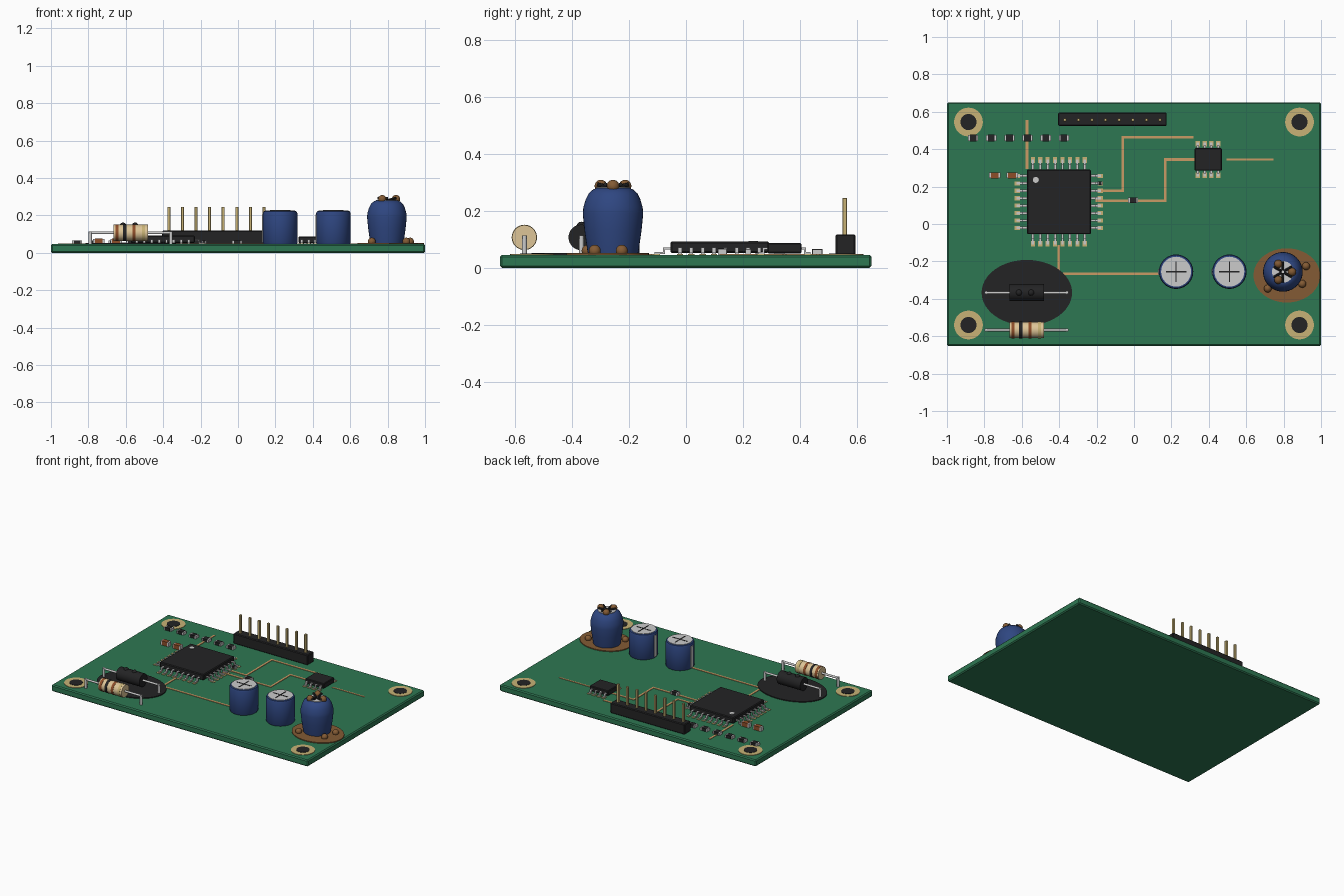
import bpy, math
from mathutils import Vector

if "Cube" in bpy.data.objects:
    bpy.data.objects.remove(bpy.data.objects["Cube"])


def material(name, *rgb):
    m = bpy.data.materials.new(name)
    m.diffuse_color = (*rgb, 1)
    m.use_nodes = True
    m.node_tree.nodes["Principled BSDF"].inputs["Base Color"].default_value = m.diffuse_color
    return m


GREEN = material("board green", 0.027, 0.185, 0.085)
BLACK = material("plastic black", 0.017, 0.017, 0.018)
GOLD = material("plated gold", 0.58, 0.45, 0.18)
SILVER = material("tinned silver", 0.6, 0.6, 0.6)
BLUE = material("sleeve blue", 0.028, 0.062, 0.22)
COPPER = material("trace copper", 0.60, 0.33, 0.13)
BROWN = material("burnt brown", 0.23, 0.105, 0.035)
CREAM = material("resistor cream", 0.73, 0.56, 0.31)
RUST = material("ceramic rust", 0.27, 0.075, 0.022)
TOP = 0.046


def finish(name, mat, smooth=False):
    o = bpy.context.object
    o.name = name
    o.data.materials.append(mat)
    if smooth:
        bpy.ops.object.shade_smooth_by_angle(angle=math.radians(40))
    return o


def box(name, mat, x, y, z0, sx, sy, sz, bevel=0):
    bpy.ops.mesh.primitive_cube_add(size=1, location=(x, y, z0 + sz / 2))
    o = finish(name, mat)
    o.scale = (sx, sy, sz)
    bpy.ops.object.transform_apply(location=False, rotation=False, scale=True)
    if bevel:
        b = o.modifiers.new("bevel", "BEVEL")
        b.width, b.segments = bevel, 1
    return o


def rod(name, mat, a, b, r, sides=32):
    a, b = Vector(a), Vector(b)
    bpy.ops.mesh.primitive_cylinder_add(vertices=sides, radius=r, depth=(b - a).length,
                                        location=(a + b) / 2,
                                        rotation=(b - a).to_track_quat("Z", "Y").to_euler())
    return finish(name, mat, True)


def ball(name, mat, x, y, z, r):
    bpy.ops.mesh.primitive_uv_sphere_add(segments=20, ring_count=12, radius=r, location=(x, y, z))
    return finish(name, mat, True)


def lathe(name, mat, x, y, profile, sides=40):
    verts, faces, n = [], [], len(profile)
    for i in range(sides):
        a = 2 * math.pi * i / sides
        verts += [(r * math.cos(a), r * math.sin(a), z) for r, z in profile]
        j = (i + 1) % sides
        faces += [(i * n + k, j * n + k, j * n + k + 1, i * n + k + 1) for k in range(n - 1)]
    faces.append([i * n for i in range(sides)][::-1])
    faces.append([i * n + n - 1 for i in range(sides)])
    me = bpy.data.meshes.new(name)
    me.from_pydata(verts, [], faces)
    o = bpy.data.objects.new(name, me)
    bpy.context.collection.objects.link(o)
    bpy.ops.object.select_all(action="DESELECT")
    o.select_set(True)
    bpy.context.view_layer.objects.active = o
    o.location = (x, y, 0)
    return finish(name, mat, True)


def scorch(name, mat, x, y, rx, ry):
    o = rod(name, mat, (x, y, TOP), (x, y, TOP + 0.006), 1, 48)
    o.scale = (rx, ry, 1)


def trace(points, w=0.014):
    for (x0, y0), (x1, y1) in zip(points, points[1:]):
        box("trace", COPPER, (x0 + x1) / 2, (y0 + y1) / 2, TOP - 0.001,
            abs(x1 - x0) + w, abs(y1 - y0) + w, 0.004)


# Board with gold mounting rings
box("board", GREEN, 0, -0.001, 0, 2, 1.302, TOP, 0.007)
for x in (-0.885, 0.885):
    for y in (-0.54, 0.545):
        rod("mount_ring", GOLD, (x, y, TOP - 0.002), (x, y, TOP + 0.003), 0.077)
        rod("mount_hole", BLACK, (x, y, TOP - 0.002), (x, y, TOP + 0.005), 0.043)

# Copper traces
trace([(-0.572, 0.55), (-0.572, 0.30)])
trace([(-0.18, 0.178), (-0.06, 0.178), (-0.06, 0.463), (0.31, 0.463)])
trace([(-0.20, 0.125), (0.167, 0.125), (0.167, 0.345), (0.33, 0.345)])
trace([(0.50, 0.345), (0.74, 0.345)], 0.01)
trace([(-0.403, -0.12), (-0.403, -0.265), (0.14, -0.265)])

# Pin header
box("header_base", BLACK, -0.115, 0.56, TOP, 0.58, 0.07, 0.072, 0.005)
for i in range(8):
    box("header_pin", GOLD, -0.37 + i * 0.0727, 0.557, TOP, 0.016, 0.016, 0.2, 0.002)


# Chip lead: a pad, a foot and a rising shoulder; (dx, dy) points outward
def lead(x, y, dx, dy, w, length):
    def piece(name, mat, d, l, width, z, h):
        box(name, mat, x + dx * d, y + dy * d, z,
            l if dx else width, l if dy else width, h)
    piece("pad", GOLD, length - 0.014, 0.03, w * 1.7, TOP, 0.003)
    piece("lead_foot", SILVER, length * 0.6, length * 0.5, w, TOP + 0.003, 0.006)
    piece("lead_riser", SILVER, length * 0.36, 0.007, w, TOP + 0.003, 0.022)
    piece("lead_shoulder", SILVER, length * 0.15, length * 0.5, w, TOP + 0.019, 0.006)


# Square controller chip
cx, cy = -0.402, 0.118
box("controller_chip", BLACK, cx, cy, TOP + 0.006, 0.342, 0.345, 0.041, 0.005)
rod("chip_dot", SILVER, (-0.525, 0.236, 0.09), (-0.525, 0.236, 0.095), 0.016)
for i in range(8):
    t = (i - 3.5) * 0.0397
    for s in (-1, 1):
        lead(cx + t, cy + s * 0.172, 0, s, 0.013, 0.066)
        lead(cx + s * 0.17, cy + t, s, 0, 0.013, 0.066)

# Small eight-lead chip
box("small_chip", BLACK, 0.397, 0.345, TOP + 0.005, 0.145, 0.12, 0.036, 0.004)
for i in range(4):
    for s in (-1, 1):
        lead(0.341 + i * 0.0365, 0.345 + s * 0.058, 0, s, 0.014, 0.04)


# Surface chips with silver end caps
def surface_part(name, mat, x, y, length, width, h):
    box(name, mat, x, y, TOP, length * 0.66, width, h)
    for s in (-1, 1):
        box(name + "_end", SILVER, x + s * length * 0.41, y, TOP, length * 0.18, width * 0.95, h * 0.95)


for i in range(6):
    surface_part("surface_resistor", BLACK, -0.86 + i * 0.097, 0.46, 0.054, 0.036, 0.02)
for x in (-0.745, -0.652):
    surface_part("ceramic_capacitor", RUST, x, 0.26, 0.062, 0.032, 0.03)
surface_part("surface_diode", BLACK, -0.005, 0.127, 0.052, 0.03, 0.022)
surface_part("loose_part", BLACK, -0.182, 0.218, 0.026, 0.02, 0.02)

# Intact can capacitors
for x in (0.225, 0.51):
    y = -0.255
    lathe("capacitor_can", BLUE, x, y, [(0.088, TOP), (0.092, 0.052), (0.092, 0.212),
                                        (0.088, 0.221), (0.08, 0.224)])
    rod("capacitor_lid", SILVER, (x, y, 0.21), (x, y, 0.227), 0.08)
    box("vent_slot", BLACK, x, y, 0.225, 0.11, 0.006, 0.004)
    box("vent_slot", BLACK, x, y, 0.225, 0.006, 0.11, 0.004)
    box("capacitor_stripe", SILVER, x - 0.091, y, 0.055, 0.009, 0.028, 0.15)

# Burst capacitor on its stain
bx, by = 0.796, -0.256
scorch("leak_stain", BROWN, 0.817, -0.275, 0.178, 0.145)
lathe("burst_can", BLUE, bx, by, [(0.087, TOP), (0.09, 0.06), (0.1, 0.13), (0.106, 0.19),
                                  (0.104, 0.212), (0.096, 0.24), (0.085, 0.262),
                                  (0.07, 0.275), (0.058, 0.28)])
rod("burst_lid", SILVER, (bx, by, 0.25), (bx, by, 0.283), 0.058)
for i in range(6):
    a = math.radians(60 * i + 30)
    d = Vector((math.cos(a), math.sin(a), 0))
    c = Vector((bx, by, 0.281))
    rod("lid_tear", BLACK, c + d * 0.008, c + d * 0.055 + Vector((0, 0, 0.012)), 0.007, 8)
for i in range(3):
    a = math.radians(120 * i)
    ball("top_bead", BROWN, bx + 0.049 * math.cos(a), by + 0.049 * math.sin(a), 0.287, 0.022)
for x, y in ((0.715, -0.345), (0.9, -0.32), (0.92, -0.225)):
    ball("stain_bead", BROWN, x, y, 0.06, 0.021)


# Axial parts: body, wire and two legs
def axial(name, mat, y, r):
    z, r0 = 0.107, 0.009
    lathe_body = rod(name, mat, (-0.665, y, z), (-0.482, y, z), r)
    rod(name + "_wire", SILVER, (-0.797, y, z), (-0.352, y, z), r0 * 0.8, 12)
    for x in (-0.79, -0.359):
        rod(name + "_leg", SILVER, (x, y, TOP - 0.002), (x, y, z + 0.006), r0, 12)


axial("resistor", CREAM, -0.567, 0.043)
for x, mat in ((-0.647, RUST), (-0.606, BLACK), (-0.556, RUST), (-0.505, GOLD)):
    rod("resistor_band", mat, (x - 0.009, -0.567, 0.107), (x + 0.009, -0.567, 0.107), 0.0445)

# Charred resistor on its scorch mark
scorch("scorch_mark", BLACK, -0.573, -0.367, 0.242, 0.175)
axial("charred_resistor", BLACK, -0.367, 0.045)
for x in (-0.615, -0.55):
    ball("char_blister", BLACK, x, -0.367, 0.145, 0.017)
